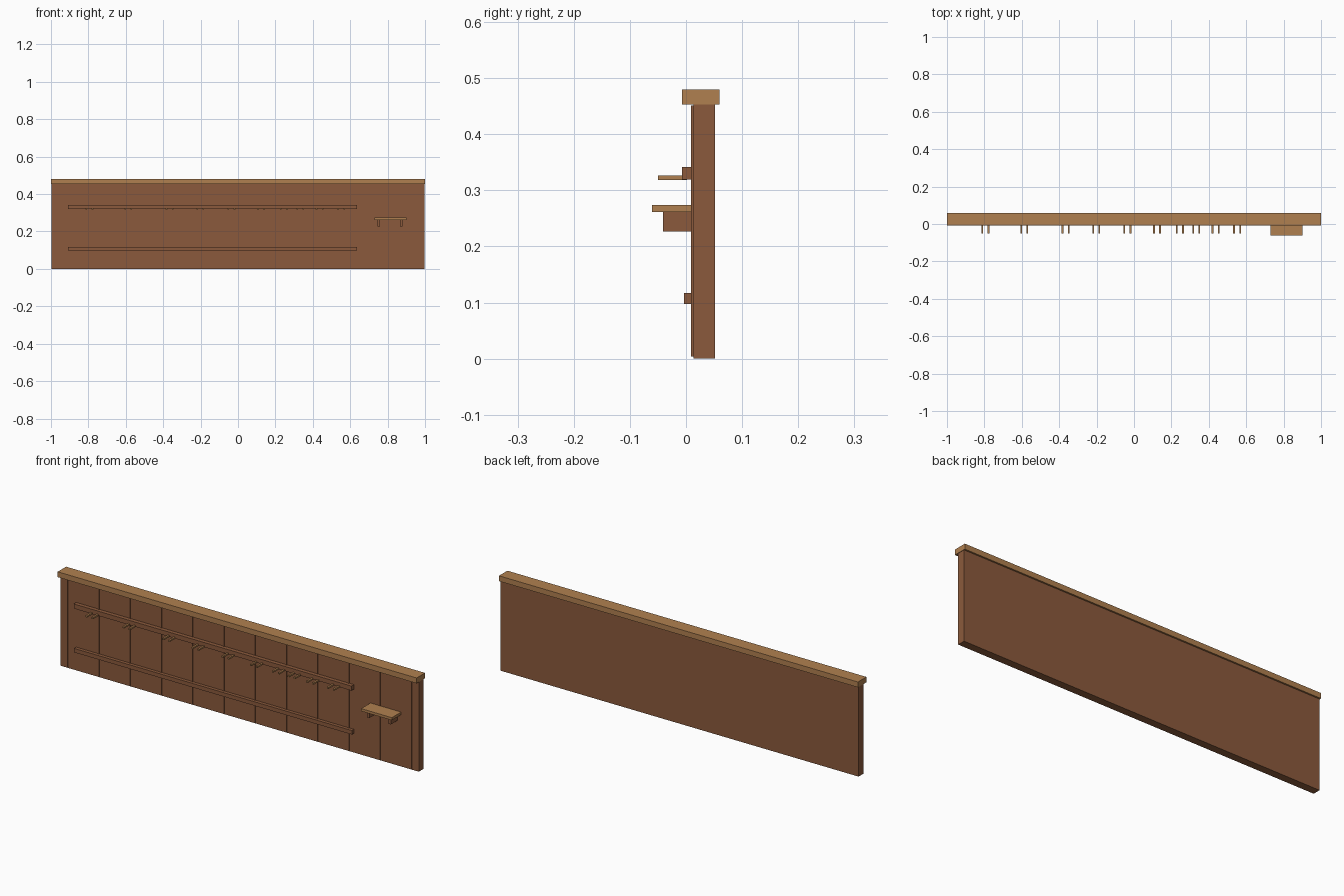
import bpy
import bmesh
from mathutils import Vector

cube = bpy.data.objects.get("Cube")
if cube:
    bpy.data.objects.remove(cube, do_unlink=True)


def make_material(name, rgb):
    mat = bpy.data.materials.new(name)
    mat.use_nodes = True
    color = (*rgb, 1.0)
    mat.diffuse_color = color
    mat.node_tree.nodes["Principled BSDF"].inputs["Base Color"].default_value = color
    return mat


brown = make_material("brown_wood", (0.258, 0.102, 0.045))
tan = make_material("tan_wood", (0.434, 0.216, 0.08))


def box(name, x, y, z, mat):
    """Box from (min, max) ranges on each axis."""
    lo, hi = Vector((x[0], y[0], z[0])), Vector((x[1], y[1], z[1]))
    bm = bmesh.new()
    bmesh.ops.create_cube(bm, size=1)
    bmesh.ops.scale(bm, vec=hi - lo, verts=bm.verts)
    bmesh.ops.translate(bm, vec=(lo + hi) / 2, verts=bm.verts)
    mesh = bpy.data.meshes.new(name)
    bm.to_mesh(mesh)
    bm.free()
    mesh.materials.append(mat)
    obj = bpy.data.objects.new(name, mesh)
    bpy.context.collection.objects.link(obj)
    return obj


def around(center, width):
    return (center - width / 2, center + width / 2)


# Wall panel and overhanging cap
box("wall_panel", (-0.998, 0.998), (0.013, 0.052), (0, 0.455), brown)
box("wall_cap", (-1, 1), (-0.007, 0.06), (0.453, 0.48), tan)

# Thin raised strips over the plank joints
for i in range(12):
    x = (i - 5.5) * 0.174
    box(f"joint_strip_{i + 1}", around(x, 0.004), (0.009, 0.015), (0.004, 0.451), brown)

# Horizontal rails
box("upper_rail", (-0.91, 0.637), (-0.007, 0.014), (0.319, 0.342), brown)
box("lower_rail", (-0.91, 0.637), (-0.004, 0.014), (0.097, 0.117), brown)

# Pairs of pegs along the upper rail
for i, center in enumerate((-0.794, -0.587, -0.366, -0.202, -0.035,
                            0.123, 0.245, 0.333, 0.436, 0.551)):
    for side, word in ((-1, "right"), (1, "left")):
        box(f"peg_{i + 1}_{word}", around(center + side * 0.0165, 0.009),
            (-0.05, 0.002), (0.318, 0.326), tan)

# Small shelf on two brackets
box("shelf", (0.729, 0.9), (-0.061, 0.014), (0.261, 0.274), tan)
for x, word in ((0.753, "right"), (0.873, "left")):
    box(f"shelf_bracket_{word}", around(x, 0.014), (-0.041, 0.014), (0.227, 0.262), brown)
